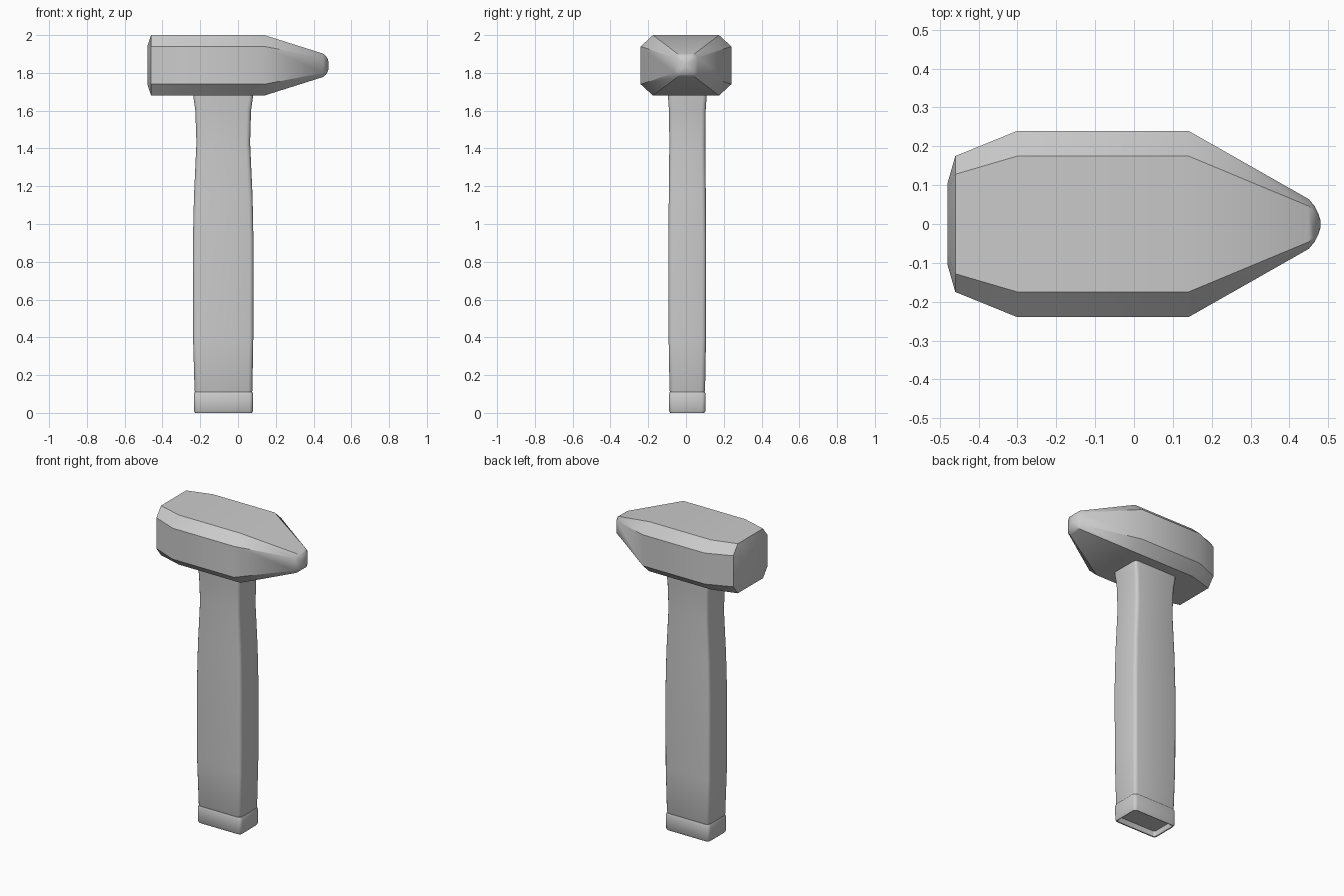
import bpy, bmesh, math


def loft(name, rings, angle):
    """Skin equal-sized point rings and cap both ends."""
    bm = bmesh.new()
    loops = [[bm.verts.new(p) for p in ring] for ring in rings]
    n = len(loops[0])
    for a, b in zip(loops, loops[1:]):
        for i in range(n):
            j = (i + 1) % n
            bm.faces.new((a[i], a[j], b[j], b[i]))
    bm.faces.new(loops[0])
    bm.faces.new(loops[-1])
    bmesh.ops.recalc_face_normals(bm, faces=bm.faces)
    mesh = bpy.data.meshes.new(name)
    bm.to_mesh(mesh)
    bm.free()
    mesh.shade_smooth()
    mesh.set_sharp_from_angle(angle=math.radians(angle))
    obj = bpy.data.objects.new(name, mesh)
    bpy.context.collection.objects.link(obj)
    return obj


def octagon(x, y, z, ty, tz, cz=1.84):
    """Chamfered rectangle across the head: full half sizes y, z; flat half sizes ty, tz."""
    pts = [(y, tz), (ty, z), (-ty, z), (-y, tz), (-y, -tz), (-ty, -z), (ty, -z), (y, -tz)]
    return [(x, py, cz + pz) for py, pz in pts]


def rounded_rect(z, x0, x1, hy, r, cy=0.007, steps=3):
    """Rounded rectangle across the handle."""
    cx, hx = (x0 + x1) / 2, (x1 - x0) / 2
    ring = []
    for q, (sx, sy) in enumerate([(1, 1), (-1, 1), (-1, -1), (1, -1)]):
        for k in range(steps + 1):
            a = math.pi / 2 * (q + k / steps)
            ring.append((cx + sx * (hx - r) + r * math.cos(a),
                         cy + sy * (hy - r) + r * math.sin(a), z))
    return ring


# Head: striking face, chamfered block, tapered peen with rounded nose
head = [
    (-0.48, 0.105, 0.100, 0.078, 0.063),
    (-0.46, 0.175, 0.160, 0.128, 0.100),
    (-0.30, 0.240, 0.160, 0.175, 0.100),
    (0.14, 0.240, 0.160, 0.175, 0.100),
    (0.45, 0.064, 0.062, 0.046, 0.040),
    (0.465, 0.046, 0.050, 0.033, 0.032),
    (0.475, 0.026, 0.034, 0.019, 0.021),
    (0.48, 0.010, 0.016, 0.007, 0.010),
]
loft("hammer_head", [octagon(*s) for s in head], 35)

# Handle: gently swelling grip that flares under the head
handle = [
    (0.10, -0.225, 0.070, 0.088, 0.022),
    (0.118, -0.230, 0.076, 0.094, 0.022),
    (0.40, -0.238, 0.081, 0.099, 0.022),
    (0.90, -0.239, 0.082, 0.100, 0.022),
    (1.15, -0.233, 0.077, 0.098, 0.022),
    (1.43, -0.220, 0.064, 0.095, 0.022),
    (1.60, -0.226, 0.069, 0.097, 0.022),
    (1.67, -0.236, 0.079, 0.102, 0.022),
    (1.72, -0.236, 0.079, 0.102, 0.022),
]
loft("handle", [rounded_rect(*s) for s in handle], 40)

# End cap: rounded collar with a shallow recess underneath
cap = [
    (0.035, -0.218, 0.064, 0.080, 0.012),
    (0.002, -0.222, 0.068, 0.084, 0.014),
    (0.000, -0.228, 0.074, 0.090, 0.018),
    (0.010, -0.233, 0.079, 0.096, 0.020),
    (0.100, -0.234, 0.080, 0.097, 0.020),
    (0.110, -0.230, 0.076, 0.093, 0.020),
    (0.112, -0.222, 0.068, 0.085, 0.020),
]
loft("handle_end_cap", [rounded_rect(*s) for s in cap], 40)
